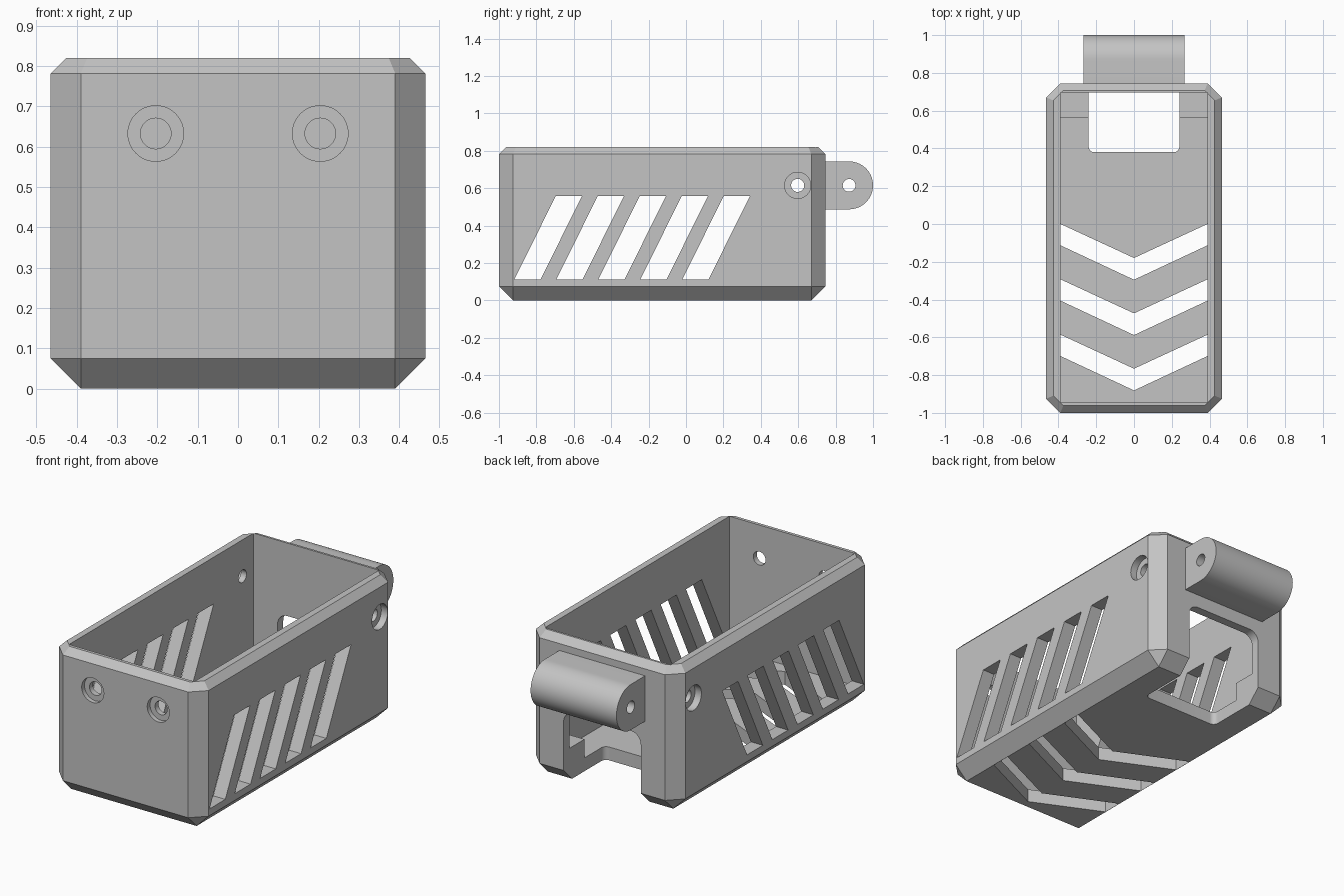
import bpy, bmesh
from math import sin, cos, pi, radians

if "Cube" in bpy.data.objects:
    bpy.data.objects.remove(bpy.data.objects["Cube"], do_unlink=True)

grey = bpy.data.materials.new("light grey plastic")
grey.use_nodes = True
colour = (0.55, 0.55, 0.55, 1)
grey.diffuse_color = colour
grey.node_tree.nodes["Principled BSDF"].inputs["Base Color"].default_value = colour

W, FRONT, BACK, TOP = 0.465, -1.0, 0.745, 0.82   # outer size
IN_W, WALL, FLOOR = 0.39, 0.052, 0.075           # cavity
CH, RIM = 0.075, 0.038                           # chamfers


def to_object(name, bm):
    bmesh.ops.recalc_face_normals(bm, faces=bm.faces)
    mesh = bpy.data.meshes.new(name)
    bm.to_mesh(mesh)
    bm.free()
    mesh.materials.append(grey)
    obj = bpy.data.objects.new(name, mesh)
    bpy.context.collection.objects.link(obj)
    return obj


def prism(name, outline, axis, lo, hi):
    """Extrude a 2D outline along x, y or z."""
    def place(p, t):
        a, b = p
        return {"x": (t, a, b), "y": (a, t, b), "z": (a, b, t)}[axis]
    bm = bmesh.new()
    low = [bm.verts.new(place(p, lo)) for p in outline]
    high = [bm.verts.new(place(p, hi)) for p in outline]
    bm.faces.new(low)
    bm.faces.new(high)
    n = len(outline)
    for i in range(n):
        j = (i + 1) % n
        bm.faces.new((low[i], low[j], high[j], high[i]))
    return to_object(name, bm)


def arc(cx, cy, r, start, end, steps):
    angles = [radians(start + (end - start) * i / steps) for i in range(steps + 1)]
    return [(cx + r * cos(a), cy + r * sin(a)) for a in angles]


def circle(cx, cy, r):
    return arc(cx, cy, r, 0, 360, 48)[:-1]


def cut(target, cutter):
    cutter.hide_render = True
    mod = target.modifiers.new("cut", "BOOLEAN")
    mod.operation, mod.solver, mod.object = "DIFFERENCE", "EXACT", cutter
    bpy.context.view_layer.objects.active = target
    bpy.ops.object.modifier_apply(modifier=mod.name)
    bpy.data.objects.remove(cutter, do_unlink=True)


def octagon(inset, c, z):
    x, y0, y1 = W - inset, FRONT + inset, BACK - inset
    return [(s * px, py, z) for s in (-1, 1) for px, py in
            ((x - c, y0), (x, y0 + c), (x, y1 - c), (x - c, y1))]


# Chamfered outer shell
bm = bmesh.new()
points = octagon(0, CH, CH) + octagon(0, CH, TOP - RIM)
points += octagon(RIM, CH - RIM * (2 - 2 ** 0.5), TOP)
points += [(s * (W - CH), y, 0) for s in (-1, 1) for y in (FRONT + CH, BACK - CH)]
for p in points:
    bm.verts.new(p)
bmesh.ops.convex_hull(bm, input=bm.verts)
bmesh.ops.dissolve_limit(bm, angle_limit=0.01, verts=bm.verts, edges=bm.edges)
case = to_object("case", bm)

# Cavity with a raised step at the back
y0, y1, step_y, step_z = FRONT + WALL + 0.004, BACK - 0.05, 0.56, 0.18
cut(case, prism("cavity", [(y0, FLOOR), (step_y, FLOOR), (step_y, step_z),
                           (y1, step_z), (y1, 1), (y0, 1)], "x", -IN_W, IN_W))

# Rear opening through floor and back wall
NW = 0.24
r = 0.03
cut(case, prism("floor_notch", arc(-NW + r, 0.38 + r, r, 180, 270, 8)
                + arc(NW - r, 0.38 + r, r, 270, 360, 8)
                + [(NW, 0.71), (-NW, 0.71)], "z", -0.1, 0.3))
r = 0.06
cut(case, prism("back_opening", arc(NW - r, 0.41 - r, r, 0, 90, 10)
                + arc(-NW + r, 0.41 - r, r, 90, 180, 10)
                + [(-NW, -0.1), (NW, -0.1)], "y", 0.62, 0.85))

# Slanted vents through both side walls
for i in range(5):
    y = -0.917 + 0.2245 * i
    cut(case, prism("side_vent", [(y, 0.113), (y + 0.14, 0.113),
                                  (y + 0.36, 0.557), (y + 0.22, 0.557)], "x", -0.6, 0.6))

# Chevron vents in the floor
for i in range(3):
    y = -0.293 * i
    e = IN_W - 0.001
    cut(case, prism("floor_vent", [(-e, y), (0, y - 0.18), (e, y), (e, y - 0.113),
                                   (0, y - 0.295), (-e, y - 0.113)], "z", -0.1, 0.1))

# Counterbored screw holes, front and sides
for s in (-1, 1):
    x = 0.204 * s
    cut(case, prism("front_bore", circle(x, 0.633, 0.069), "y", -1.1, FRONT + 0.025))
    cut(case, prism("front_hole", circle(x, 0.633, 0.038), "y", -1.1, -0.9))
    lo, hi = sorted((s * (W - 0.04), s * 0.6))
    cut(case, prism("side_bore", circle(0.597, 0.615, 0.07), "x", lo, hi))
    lo, hi = sorted((s * 0.35, s * 0.6))
    cut(case, prism("side_hole", circle(0.597, 0.615, 0.035), "x", lo, hi))

# Rounded hinge lug on the back
R, hy, hz = 0.128, 0.872, 0.615
lug = prism("hinge_lug", [(BACK - 0.005, hz - R)] + arc(hy, hz, R, -90, 90, 32)
            + [(BACK - 0.005, hz + R)], "x", -0.267, 0.267)
cut(lug, prism("pin_hole", circle(hy, hz, 0.034), "x", -0.4, 0.4))

# Smooth only the curved surfaces
bpy.ops.object.select_all(action="DESELECT")
for obj in (case, lug):
    obj.select_set(True)
bpy.context.view_layer.objects.active = case
bpy.ops.object.shade_smooth_by_angle(angle=radians(25))
